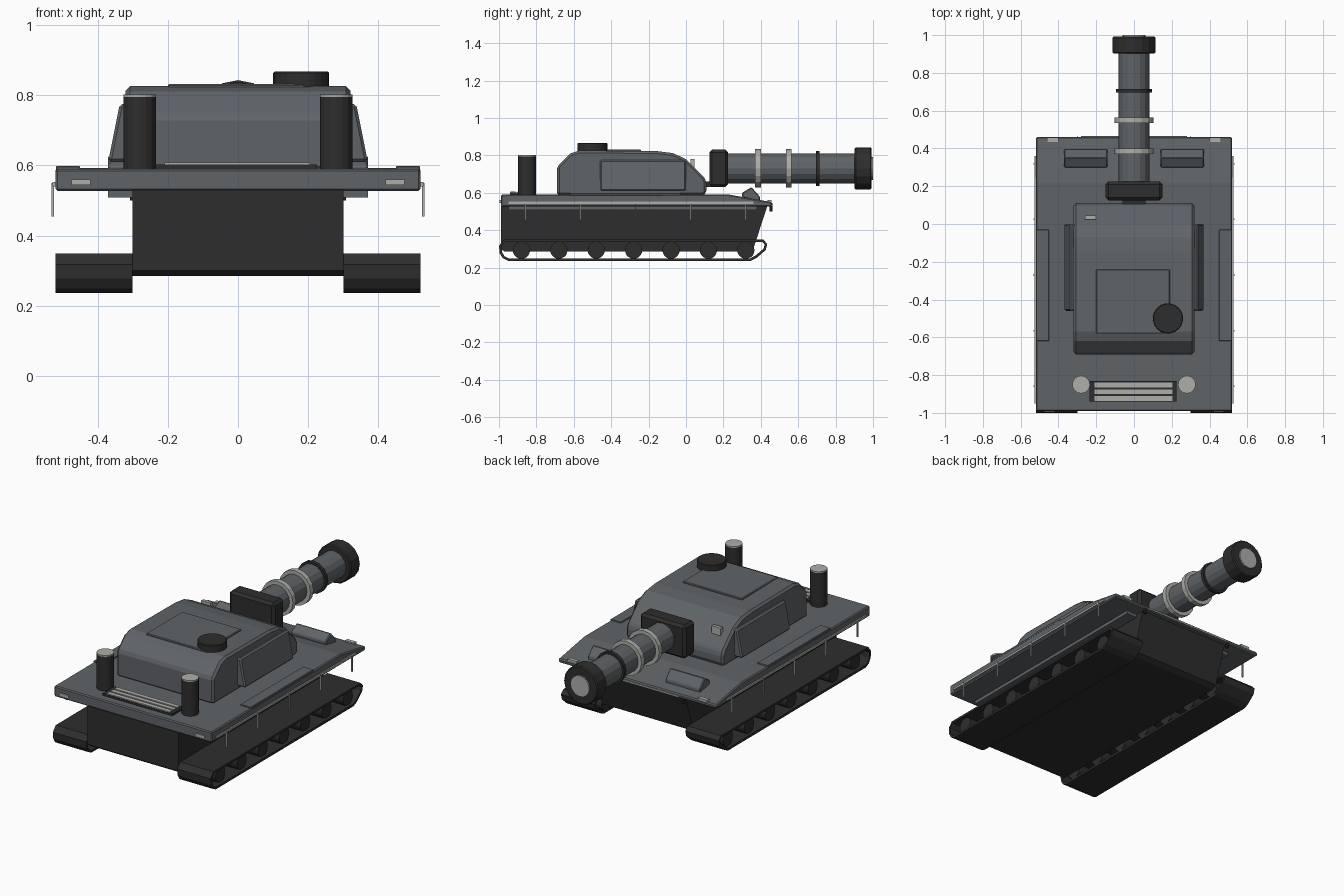
import bpy, bmesh, math
from mathutils import Vector

cube = bpy.data.objects.get("Cube")
if cube:
    bpy.data.objects.remove(cube, do_unlink=True)


def material(name, r, g, b):
    m = bpy.data.materials.new(name)
    m.use_nodes = True
    m.diffuse_color = (r, g, b, 1)
    m.node_tree.nodes["Principled BSDF"].inputs["Base Color"].default_value = (r, g, b, 1)
    return m


GREY = material("armour grey", 0.115, 0.127, 0.137)
DARK = material("dark steel", 0.027, 0.027, 0.027)
LIGHT = material("pale metal", 0.42, 0.42, 0.40)


def finish(name, bm, mat, bevel=0, segments=1):
    bmesh.ops.recalc_face_normals(bm, faces=bm.faces)
    mesh = bpy.data.meshes.new(name)
    bm.to_mesh(mesh)
    bm.free()
    ob = bpy.data.objects.new(name, mesh)
    bpy.context.collection.objects.link(ob)
    mesh.materials.append(mat)
    if bevel:
        mod = ob.modifiers.new("Bevel", "BEVEL")
        mod.width, mod.segments = bevel, segments
        mod.limit_method, mod.angle_limit = "ANGLE", math.radians(30)
    return ob


def box(name, x, y, z, mat, bevel=0):
    """Box from (min, max) pairs."""
    bm = bmesh.new()
    bmesh.ops.create_cube(bm, size=1)
    for v in bm.verts:
        v.co = Vector([(a + b) / 2 + c * (b - a) for (a, b), c in zip((x, y, z), v.co)])
    return finish(name, bm, mat, bevel)


def prism(name, profile, x0, x1, mat, bevel=0, caps=True):
    """Side profile of (y, z) points drawn out along x."""
    bm = bmesh.new()
    ends = [[bm.verts.new((x, y, z)) for y, z in profile] for x in (x0, x1)]
    n = len(profile)
    for i in range(n):
        j = (i + 1) % n
        bm.faces.new((ends[0][i], ends[0][j], ends[1][j], ends[1][i]))
    if caps:
        for ring in ends:
            bm.faces.new(ring)
    return finish(name, bm, mat, bevel)


def cylinder(name, centre, radius, length, axis, mat, sides=16, bevel=0):
    bm = bmesh.new()
    bmesh.ops.create_cone(bm, cap_ends=True, segments=sides, radius1=radius,
                          radius2=radius, depth=length)
    rot = Vector((0, 0, 1)).rotation_difference(Vector(axis)).to_matrix()
    for v in bm.verts:
        v.co = rot @ v.co + Vector(centre)
    return finish(name, bm, mat, bevel)


def span(side, a, b):
    return tuple(sorted((side * a, side * b)))


X, Y, Z = (1, 0, 0), (0, 1, 0), (0, 0, 1)

# Hull and deck
prism("lower_hull", [(-.99, .53), (-.99, .30), (-.97, .285), (.33, .285), (.36, .30), (.435, .53)],
      -.30, .30, DARK)
prism("deck", [(-.99, .527), (-.99, .59), (.22, .592), (.46, .55), (.46, .527)],
      -.52, .52, GREY, .006)
box("rear_deck_lip", (-.28, .28), (.455, .465), (.532, .542), LIGHT)

# Turret
prism("turret", [(-.69, .585), (-.69, .74), (-.62, .81), (-.57, .826), (-.15, .822),
                 (-.07, .812), (0, .78), (.095, .685), (.11, .66), (.11, .60), (.09, .585)],
      -.32, .32, GREY, .02)
box("roof_hatch", (-.20, .19), (-.58, -.24), (.815, .832), GREY, .004)
cylinder("cupola", (.18, -.50, .842), .08, .05, Z, DARK, 24, .004)
box("vision_block", (-.26, -.20), (.025, .045), (.735, .78), LIGHT)

# Gun along the y axis
box("mantlet", (-.15, .15), (.125, .225), (.63, .83), DARK, .015)
box("mantlet_mount", (-.06, .06), (.06, .14), (.63, .66), DARK)
GUN = .73
for name, y, radius, length, mat in (
        ("barrel", .57, .081, .74, GREY),
        ("front_barrel_ring", .385, .103, .03, LIGHT),
        ("middle_barrel_ring", .55, .103, .03, LIGHT),
        ("dark_barrel_ring", .705, .094, .02, DARK),
        ("muzzle", .947, .113, .09, DARK),
        ("bore_cap", .996, .062, .008, LIGHT)):
    cylinder(name, (0, y, GUN), radius, length, Y, mat, 16,
             .006 if name == "muzzle" else 0)

# Engine grille
box("grille_base", (-.235, .225), (-.94, -.83), (.585, .602), DARK)
for i in range(3):
    y = -.925 + .036 * i
    box(f"grille_slat_{i + 1}", (-.21, .205), (y - .012, y + .014), (.595, .608), LIGHT)

# Parts repeated on both sides
TRACK = [(-.95, .243), (-.975, .255), (-.99, .28), (-.993, .315), (-.97, .343), (.41, .343),
         (.428, .325), (.42, .297), (.375, .258), (.345, .243)]
for side, word in ((1, "left"), (-1, "right")):
    # Running gear
    track = prism(f"{word}_track", TRACK, *span(side, .30, .52), DARK, caps=False)
    solid = track.modifiers.new("Solidify", "SOLIDIFY")
    solid.thickness, solid.offset = .014, 0
    for i in range(7):
        cylinder(f"{word}_wheel_{i + 1}", (side * .40, -.88 + .2 * i, .293), .046, .20, X, DARK, 20)
    box(f"{word}_sponson", span(side, .29, .37), (-.95, .38), (.508, .53), GREY)

    # Side rail with hanging posts
    box(f"{word}_rail", span(side, .518, .528), (-.95, .36), (.54, .552), LIGHT)
    for i in range(5):
        y = -.86 + .295 * i
        box(f"{word}_rail_post_{i + 1}", span(side, .524, .532), (y - .004, y + .004),
            (.455, .55), LIGHT)
    box(f"{word}_deck_panel", span(side, .45, .519), (-.62, -.03), (.585, .598), GREY, .002)

    # Turret cheek armour, leaning inward at the top
    cheek = box(f"{word}_cheek", span(side, .30, .37), (-.46, 0), (.61, .775), GREY)
    for v in cheek.data.vertices:
        if v.co.z > .7 and abs(v.co.x) > .35:
            v.co.x = side * .337
    bev = cheek.modifiers.new("Bevel", "BEVEL")
    bev.width, bev.segments = .008, 1

    # Exhaust stacks, lamps and rear stowage
    cylinder(f"{word}_exhaust", (side * .28, -.85, .69), .047, .21, Z, DARK, 16)
    cylinder(f"{word}_exhaust_cap", (side * .28, -.85, .798), .047, .008, Z, LIGHT, 16)
    box(f"{word}_front_lamp", span(side, .42, .475), (-.996, -.985), (.544, .56), LIGHT)
    box(f"{word}_rear_lamp", span(side, .40, .46), (.435, .458), (.545, .562), LIGHT)
    prism(f"{word}_stowage_box", [(.30, .575), (.30, .60), (.35, .63), (.395, .58), (.395, .555)],
          *span(side, .14, .37), GREY, .005)
    cylinder(f"{word}_tow_hook", (side * .30, .455, .515), .008, .03, Z, DARK, 8)
